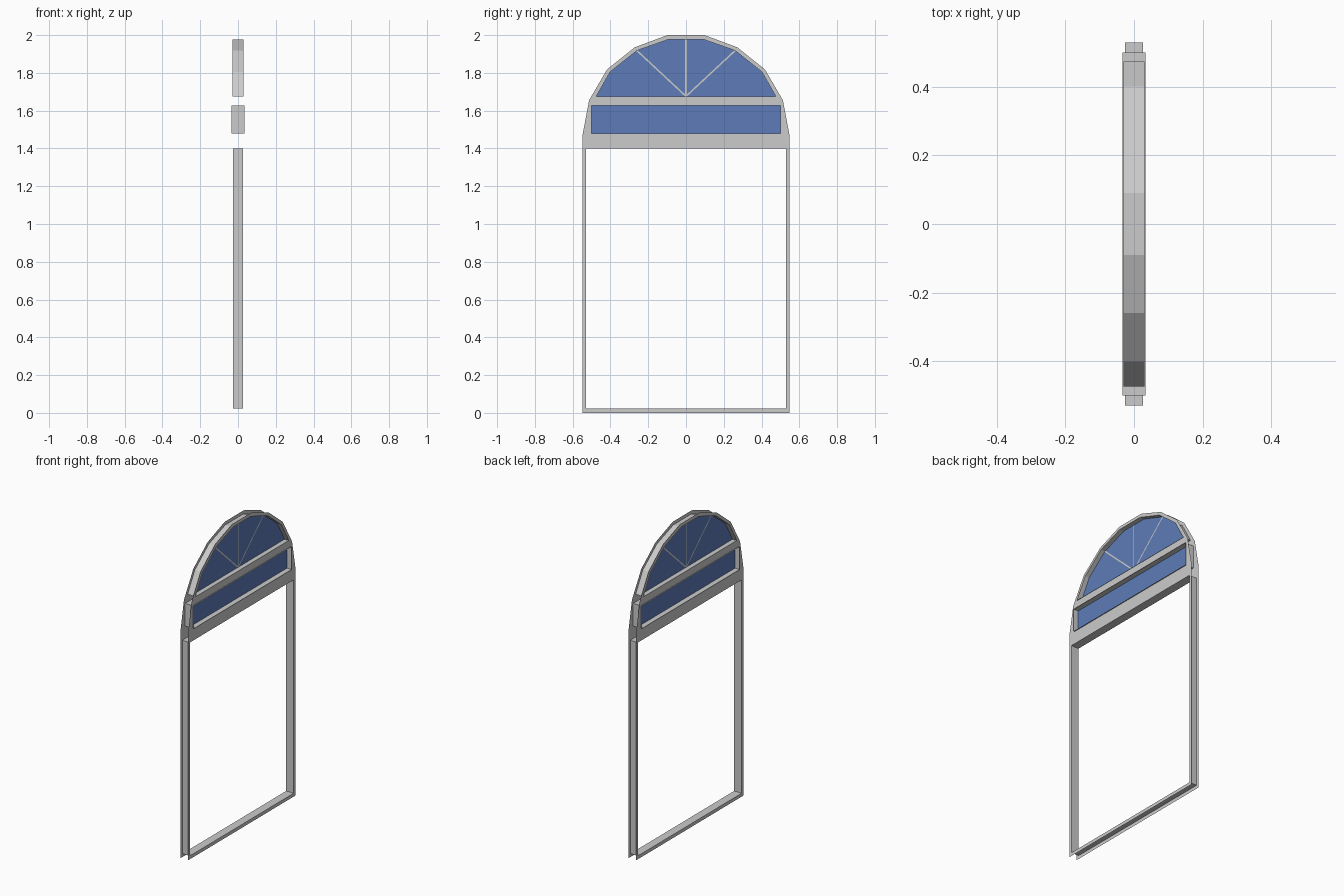
import bpy, bmesh
from mathutils import Vector

if "Cube" in bpy.data.objects:
    bpy.data.objects.remove(bpy.data.objects["Cube"])

HALF = 0.027  # half depth between the two face sheets


def mirror_profile(half):
    """Close a left-hand (y, z) profile by mirroring it across y = 0."""
    return half + [(-y, z) for y, z in reversed(half)]


def finish(name, bm, material=None):
    me = bpy.data.meshes.new(name)
    bm.to_mesh(me)
    bm.free()
    ob = bpy.data.objects.new(name, me)
    bpy.context.collection.objects.link(ob)
    if material:
        me.materials.append(material)
    return ob


def add_loop(bm, pts, x):
    vs = [bm.verts.new((x, y, z)) for y, z in pts]
    return [bm.edges.new((vs[i], vs[(i + 1) % len(vs)])) for i in range(len(vs))]


def face_sheet(name, outer, holes, x):
    bm = bmesh.new()
    edges = []
    for pts in [outer] + holes:
        edges += add_loop(bm, pts, x)
    n = Vector((1 if x > 0 else -1, 0, 0))
    bmesh.ops.triangle_fill(bm, edges=edges, use_beauty=True, normal=n)
    bm.normal_update()
    for f in bm.faces:
        if f.normal.dot(n) < 0:
            f.normal_flip()
    return finish(name, bm)


def reveal(name, pts, half):
    """Strip lining an opening, with no outer side."""
    bm = bmesh.new()
    a = [bm.verts.new((-half, y, z)) for y, z in pts]
    b = [bm.verts.new((half, y, z)) for y, z in pts]
    for i in range(len(pts)):
        j = (i + 1) % len(pts)
        bm.faces.new((a[i], a[j], b[j], b[i]))
    return finish(name, bm)


def pane(name, pts, material):
    bm = bmesh.new()
    bm.faces.new([bm.verts.new((0, y, z)) for y, z in pts])
    return finish(name, bm, material)


# Profiles in (y, z)
outer = mirror_profile([(-0.547, 0), (-0.547, 1.475), (-0.513, 1.655),
                        (-0.418, 1.818), (-0.272, 1.935), (-0.098, 2.0)])
doorway = mirror_profile([(-0.53, 0.022), (-0.53, 1.40)])
transom = mirror_profile([(-0.5, 1.48), (-0.5, 1.627)])
fanlight = mirror_profile([(-0.475, 1.676), (-0.402, 1.805),
                           (-0.26, 1.918), (-0.09, 1.978)])

# Frame faces, front and back
for name, x in (("frame_face_right", HALF), ("frame_face_left", -HALF)):
    face_sheet(name, outer, [doorway, transom, fanlight], x)

# Linings of the three openings
reveal("doorway_lining", doorway, HALF)
reveal("transom_lining", transom, 0.034)
reveal("fanlight_lining", fanlight, 0.03)

# Glass
glass = bpy.data.materials.new("blue_glass")
glass.diffuse_color = (0.11, 0.2, 0.48, 1)
glass.use_nodes = True
glass.node_tree.nodes["Principled BSDF"].inputs["Base Color"].default_value = glass.diffuse_color
pane("transom_glass", transom, glass)
pane("fanlight_glass", fanlight, glass)

# Radiating glazing bars
hub = Vector((0, 0, 1.676))
for i, (y, z) in enumerate([(-0.26, 1.918), (0, 1.978), (0.26, 1.918)]):
    d = Vector((0, y, z)) - hub
    side = Vector((0, -d.z, d.y)).normalized() * 0.004
    bm = bmesh.new()
    for x in (-0.002, 0.002):
        off = Vector((x, 0, 0))
        ring = [hub - side, hub + d - side, hub + d + side, hub + side]
        if x > 0:
            ring.reverse()
        bm.faces.new([bm.verts.new(p + off) for p in ring])
    bmesh.ops.recalc_face_normals(bm, faces=bm.faces[:])
    finish(f"glazing_bar_{i + 1}", bm)
